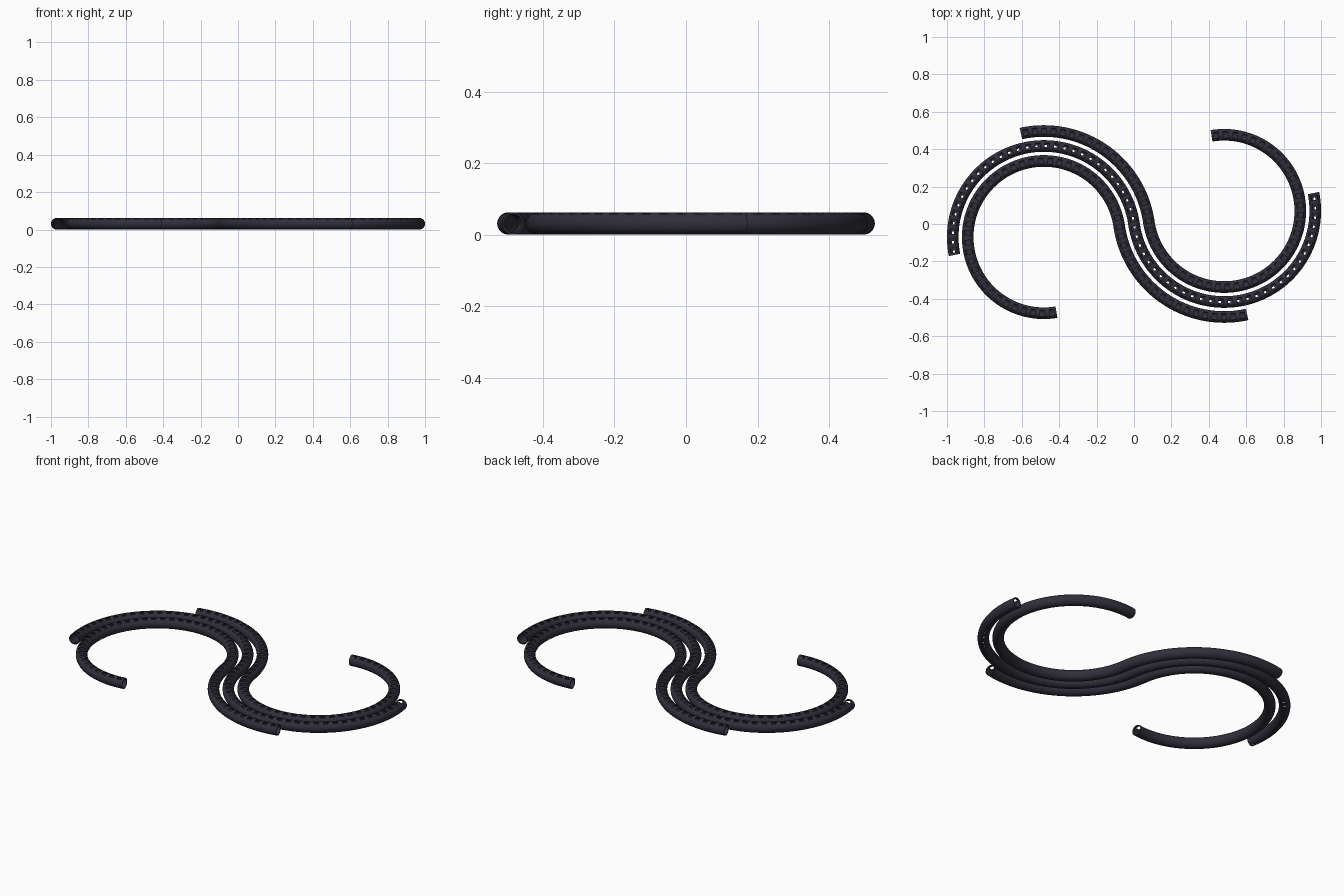
import bpy, bmesh, math
from mathutils import Vector

if "Cube" in bpy.data.objects:
    bpy.data.objects.remove(bpy.data.objects["Cube"])

RAD = 0.031                      # tube radius
WALL = 0.005
SEGS = 32                        # sides around the tube
PITCH = 0.05                     # slot spacing along the tube
CENTRE = Vector((0.482, 0.07))   # right bend centre; left bend is its opposite
BEND = CENTRE.length
JOIN = math.atan2(CENTRE.y, CENTRE.x)

mat = bpy.data.materials.new("charcoal_plastic")
mat.diffuse_color = (0.03, 0.028, 0.042, 1)
mat.use_nodes = True
mat.node_tree.nodes["Principled BSDF"].inputs["Base Color"].default_value = mat.diffuse_color


def s_path(offset, start, end):
    """Stations (point, outward normal) along two tangent arcs."""
    r1, r2 = BEND + offset, BEND - offset
    a0, a1 = math.radians(start), JOIN
    b0, b1 = math.pi + JOIN, math.radians(end)
    len1, len2 = r1 * (a0 - a1), r2 * (b1 - b0)
    count = round((len1 + len2) / PITCH) * 4
    stations = []
    for i in range(count + 1):
        d = (len1 + len2) * i / count
        if d <= len1:
            a = a0 - d / r1
            n = Vector((math.cos(a), math.sin(a)))
            stations.append((-CENTRE + n * r1, n))
        else:
            a = b0 + (d - len1) / r2
            n = Vector((math.cos(a), math.sin(a)))
            stations.append((CENTRE + n * r2, -n))
    return stations


def slotted_tube(name, offset, start, end, drain_holes=False):
    bm = bmesh.new()
    rings = []
    for p, n in s_path(offset, start, end):
        ring = []
        for k in range(SEGS):
            t = 2 * math.pi * k / SEGS       # 0 = top of the tube
            q = p + n * (RAD * math.sin(t))
            ring.append(bm.verts.new((q.x, q.y, RAD + RAD * math.cos(t))))
        rings.append(ring)
    half = SEGS // 2
    for i in range(len(rings) - 1):
        for k in range(SEGS):
            # open slots along the top, small holes along the bottom
            if i % 4 in (1, 2) and (k < 3 or k >= SEGS - 3):
                continue
            if drain_holes and i % 4 == 1 and k in (half - 1, half):
                continue
            m = (k + 1) % SEGS
            bm.faces.new((rings[i][k], rings[i + 1][k], rings[i + 1][m], rings[i][m]))
    bmesh.ops.recalc_face_normals(bm, faces=bm.faces)
    # make sure the sheet faces outward
    f = bm.faces[0]
    mid = sum((v.co for v in rings[0]), Vector()) / SEGS
    if f.normal.dot(f.calc_center_median() - mid) < 0:
        bmesh.ops.reverse_faces(bm, faces=bm.faces[:])
    mesh = bpy.data.meshes.new(name)
    bm.to_mesh(mesh)
    bm.free()
    mesh.materials.append(mat)
    ob = bpy.data.objects.new(name, mesh)
    bpy.context.collection.objects.link(ob)
    bpy.ops.object.select_all(action='DESELECT')
    ob.select_set(True)
    bpy.context.view_layer.objects.active = ob
    mod = ob.modifiers.new("wall", 'SOLIDIFY')
    mod.thickness = WALL
    mod.offset = -1
    bpy.ops.object.modifier_apply(modifier=mod.name)
    bpy.ops.object.shade_smooth_by_angle(angle=math.radians(35))


# three parallel S-shaped tubes
slotted_tube("middle_tube", 0.0, 191.3, 371.3, True)
slotted_tube("lower_tube", -0.08, 279.5, 282.5)
slotted_tube("upper_tube", 0.08, 102.5, 459.5)
